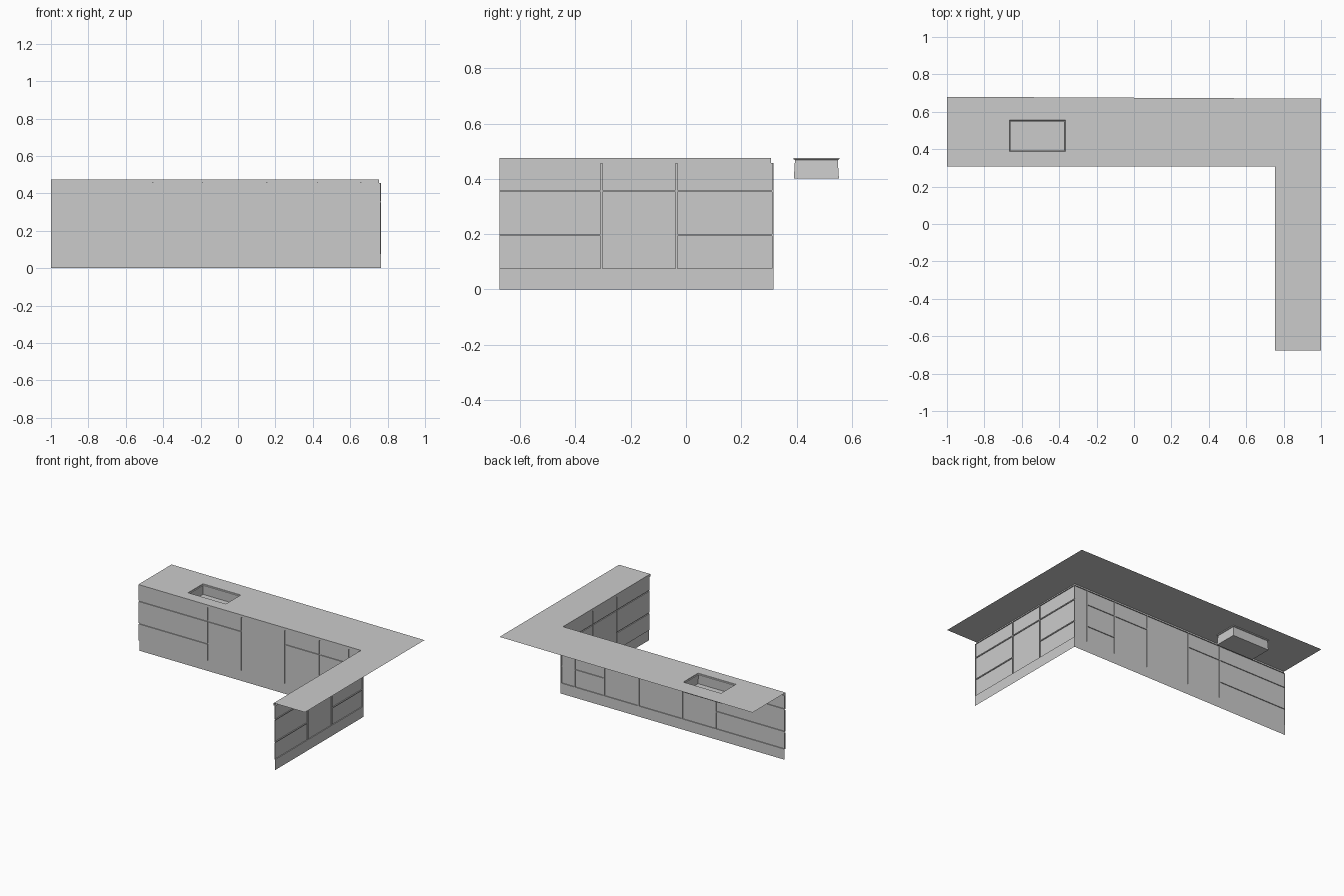
import bpy, bmesh

if "Cube" in bpy.data.objects:
    bpy.data.objects.remove(bpy.data.objects["Cube"])

TOP, LIP, PLINTH = 0.475, 0.457, 0.075
FY, FX = 0.311, 0.759          # front planes of the two cabinet runs
DEPTH, GAP = 0.006, 0.007      # groove depth and width
EY, EX = 0.307, 0.754          # worktop front edges
END = -0.675
SX0, SX1, SY0, SY1 = -0.665, -0.367, 0.388, 0.555


def make(name, quads):
    bm = bmesh.new()
    for q in quads:
        bm.faces.new([bm.verts.new(p) for p in q])
    bmesh.ops.remove_doubles(bm, verts=bm.verts, dist=1e-5)
    me = bpy.data.meshes.new(name)
    bm.to_mesh(me)
    bm.free()
    ob = bpy.data.objects.new(name, me)
    bpy.context.collection.objects.link(ob)
    return ob


def along_x(u, d, z):
    return (u, FY + d, z)


def along_y(u, d, z):
    return (FX + d, u, z)


def rect(f, u0, u1, z0, z1, d):
    return [f(u0, d, z0), f(u1, d, z0), f(u1, d, z1), f(u0, d, z1)]


def cabinet_run(name, f, cuts, splits):
    h = GAP / 2
    doors, grooves = [], []
    last = len(cuts) - 2
    for i, heights in enumerate(splits):
        u0 = cuts[i] + (h if i else 0)
        u1 = cuts[i + 1] - (h if i < last else 0)
        zs = [PLINTH] + heights + [LIP]
        for j in range(len(zs) - 1):
            z0 = zs[j] + (h if j else 0)
            z1 = zs[j + 1] - (h if j < len(zs) - 2 else 0)
            doors.append(rect(f, u0, u1, z0, z1, 0))
            a = rect(f, u0, u1, z0, z1, 0)
            b = rect(f, u0, u1, z0, z1, DEPTH)
            for k in range(4):
                n = (k + 1) % 4
                doors.append([a[k], b[k], b[n], a[n]])
        for z in heights:
            grooves.append(rect(f, u0, u1, z - h, z + h, DEPTH))
        if i:
            grooves.append(rect(f, cuts[i] - h, cuts[i] + h, PLINTH, LIP, DEPTH))
    make(name + "_doors", doors)
    make(name + "_grooves", grooves)
    make(name + "_plinth", [rect(f, cuts[0], cuts[-1], 0, PLINTH, DEPTH)])


# Cabinet fronts: long run and short return
LOW, HIGH = 0.196, 0.356
cabinet_run("long_run", along_x,
            [-1, -0.456, -0.19, 0.153, 0.425, 0.656, FX + DEPTH],
            [[LOW, HIGH], [HIGH], [], [HIGH], [LOW, HIGH], []])
cabinet_run("short_run", along_y,
            [END, -0.305, -0.035, FY + DEPTH],
            [[LOW, HIGH], [HIGH], [LOW, HIGH]])


# Worktop with sink opening; the rear edge runs slightly out of square
def back(x):
    return 0.675 - 0.005 * x


xs = [-1, SX0, SX1, EX, 1]
quads = []
for i in range(4):
    a, b = xs[i], xs[i + 1]
    rows = [(EY, EY), (SY0, SY0), (SY1, SY1), (back(a), back(b))]
    for j in range(3):
        if (i, j) != (1, 1):
            (p, q), (r, s) = rows[j], rows[j + 1]
            quads.append([(a, p, TOP), (b, q, TOP), (b, s, TOP), (a, r, TOP)])
quads.append([(EX, END, TOP), (1, END, TOP), (1, EY, TOP), (EX, EY, TOP)])
make("worktop", quads)

# Worktop front edge with a small return to the doors
path = [(-1, EY), (EX, EY), (EX, END)]
inner = [(-1, FY), (FX, FY), (FX, END)]
edge = []
for i in range(2):
    (ax, ay), (bx, by) = path[i:i + 2]
    (cx, cy), (dx, dy) = inner[i:i + 2]
    edge.append([(ax, ay, LIP), (bx, by, LIP), (bx, by, TOP), (ax, ay, TOP)])
    edge.append([(ax, ay, LIP), (cx, cy, LIP), (dx, dy, LIP), (bx, by, LIP)])
make("worktop_edge", edge)


# Sink: stepped rim and bowl from stacked rectangular rings
def ring(inset, z):
    return [(SX0 + inset, SY0 + inset, z), (SX1 - inset, SY0 + inset, z),
            (SX1 - inset, SY1 - inset, z), (SX0 + inset, SY1 - inset, z)]


rings = [ring(0, TOP), ring(0.001, 0.47), ring(0.006, 0.468), ring(0.002, 0.401)]
sink = [[a[k], a[(k + 1) % 4], b[(k + 1) % 4], b[k]]
        for a, b in zip(rings, rings[1:]) for k in range(4)]
sink.append(rings[-1])
make("sink", sink)
